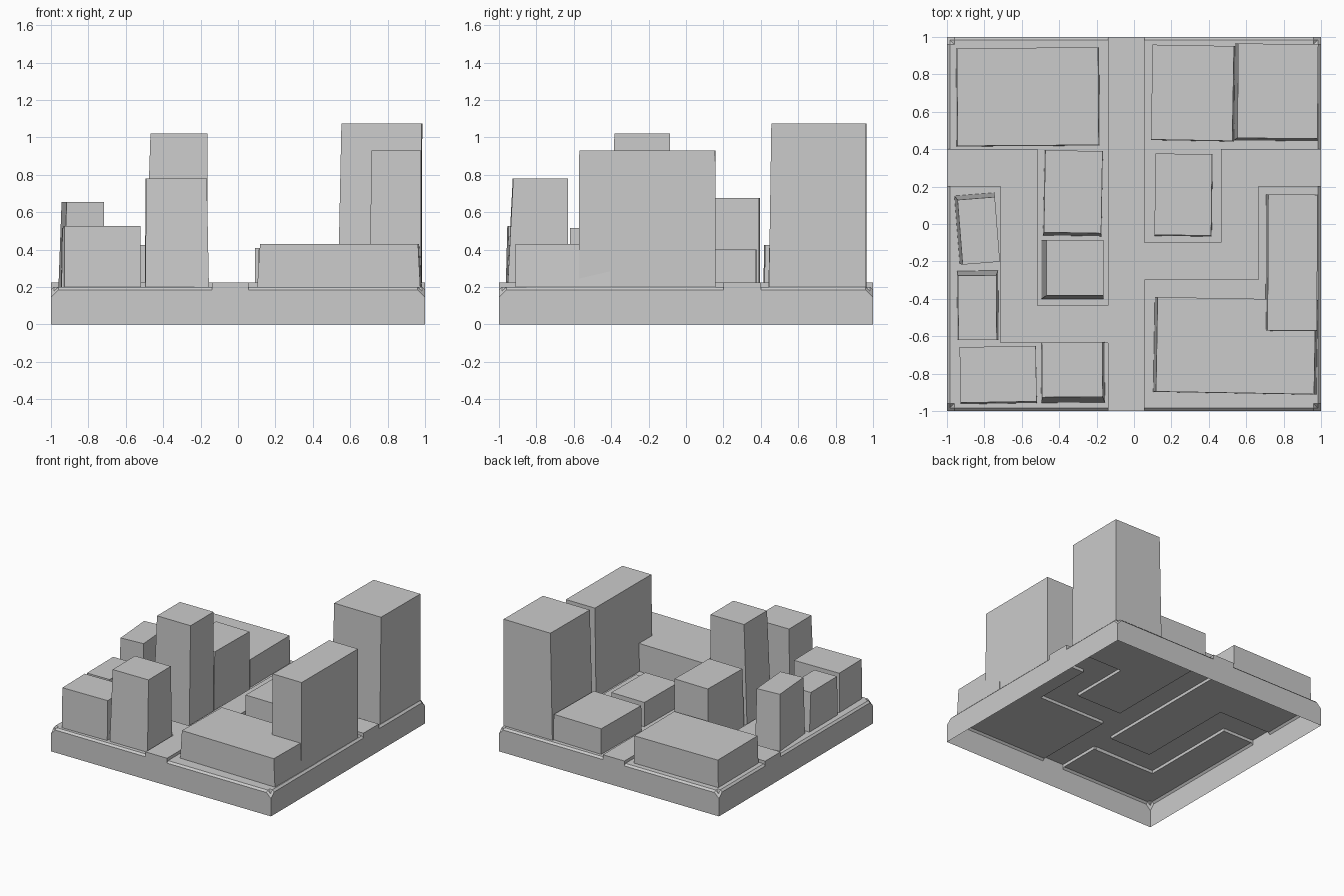
import bpy, bmesh, math
from mathutils import Matrix, Vector

if "Cube" in bpy.data.objects:
    bpy.data.objects.remove(bpy.data.objects["Cube"])

GROUND, ROAD = 0.2, 0.225


def finish(bm, name):
    mesh = bpy.data.meshes.new(name)
    bm.to_mesh(mesh)
    bm.free()
    obj = bpy.data.objects.new(name, mesh)
    bpy.context.collection.objects.link(obj)
    return obj


# Sunken city lots (x0, x1, y0, y1); everything else is raised road
LOTS = [(-1, -.14, .4, 1), (-.515, -.14, -.435, .4),
        (-1, -.715, -1, .2), (-.715, -.14, -1, -.635),
        (.055, 1, .4, 1), (.055, .465, -.1, .4),
        (.055, 1, -1, -.3), (.665, 1, -.3, .2)]


def is_lot(x, y):
    return any(a < x < b and c < y < d for a, b, c, d in LOTS)


def lot_height(x, y):
    # Bevelled rim with clipped corners
    dx, dy = 1 - abs(x), 1 - abs(y)
    return min(GROUND, .185 + min(dx, dy), .145 + dx + dy)


# Ground plate: open-bottomed shell with stepped roads
def build_ground():
    rim = [-.985, -.96, .96, .985]
    xs = sorted({v for l in LOTS for v in l[:2]} | set(rim))
    ys = sorted({v for l in LOTS for v in l[2:]} | set(rim))
    bm = bmesh.new()

    def face(pts):
        bm.faces.new([bm.verts.new(p) for p in pts])

    for x0, x1 in zip(xs, xs[1:]):
        for y0, y1 in zip(ys, ys[1:]):
            cx, cy = (x0 + x1) / 2, (y0 + y1) / 2
            lot = is_lot(cx, cy)

            def h(p):
                return lot_height(*p) if lot else ROAD

            ring = [(x0, y0), (x1, y0), (x1, y1), (x0, y1)]
            if lot and cx * cy < 0:     # keep corner bevel diagonals consistent
                ring = ring[1:] + ring[:1]
            top = [(*p, h(p)) for p in ring]
            face([top[0], top[1], top[2]])
            face([top[0], top[2], top[3]])
            for p, q in zip(ring, ring[1:] + ring[:1]):
                mx, my = (p[0] + q[0]) / 2, (p[1] + q[1]) / 2
                ox, oy = mx + (mx - cx) * .1, my + (my - cy) * .1
                if max(abs(ox), abs(oy)) > 1:            # outer wall
                    face([(*p, 0), (*q, 0), (*q, h(q)), (*p, h(p))])
                elif not lot and is_lot(ox, oy):         # kerb
                    face([(*p, lot_height(*p)), (*q, lot_height(*q)),
                          (*q, ROAD), (*p, ROAD)])
    bmesh.ops.remove_doubles(bm, verts=bm.verts, dist=1e-5)
    bmesh.ops.dissolve_limit(bm, angle_limit=math.radians(.5),
                             verts=bm.verts, edges=bm.edges)
    return finish(bm, "ground_plate")


# Slightly crooked block: foot rectangle lofted to roof rectangle, then turned
def build_block(name, foot, roof, height, yaw=0):
    bm = bmesh.new()

    def ring(r, z):
        x0, x1, y0, y1 = r
        c = Vector(((roof[0] + roof[1]) / 2, (roof[2] + roof[3]) / 2, 0))
        rot = Matrix.Rotation(math.radians(yaw), 3, 'Z')
        return [bm.verts.new(rot @ (Vector((x, y, z)) - c) + c)
                for x, y in [(x0, y0), (x1, y0), (x1, y1), (x0, y1)]]

    a, b = ring(foot, GROUND), ring(roof, height)
    bm.faces.new(b)
    for i in range(4):
        j = (i + 1) % 4
        bm.faces.new([a[i], a[j], b[j], b[i]])
    return finish(bm, name)


build_ground()

BLOCKS = [
    ("warehouse_back_left", (-.95, -.185, .417, .942), (-.945, -.19, .42, .942), .425, .4),
    ("house_back_right", (.095, .54, .445, .955), (.095, .53, .448, .955), .41, -1),
    ("tower_back_right", (.537, .982, .445, .963), (.555, .983, .458, .963), 1.075, -.5),
    ("house_inner_right", (.113, .418, -.065, .375), (.112, .415, -.06, .375), .40, -.7),
    ("office_right", (.705, .98, -.572, .158), (.716, .98, -.57, .157), .93, -.3),
    ("warehouse_front_right", (.107, .979, -.905, -.398), (.122, .967, -.903, -.398), .43, -1),
    ("office_inner_left", (-.482, -.17, -.063, .392), (-.478, -.172, -.047, .392), .675, -1),
    ("tower_inner_left", (-.495, -.163, -.40, -.085), (-.468, -.163, -.383, -.085), 1.02, 0),
    ("office_left", (-.945, -.73, -.205, .16), (-.93, -.73, -.21, .137), .655, 4.5),
    ("house_left", (-.945, -.725, -.62, -.25), (-.94, -.735, -.62, -.275), .515, .5),
    ("house_front_left", (-.93, -.522, -.96, -.655), (-.93, -.523, -.952, -.655), .525, 1),
    ("office_front_left", (-.497, -.157, -.955, -.632), (-.492, -.168, -.925, -.632), .78, .5),
]
for spec in BLOCKS:
    build_block(*spec)
